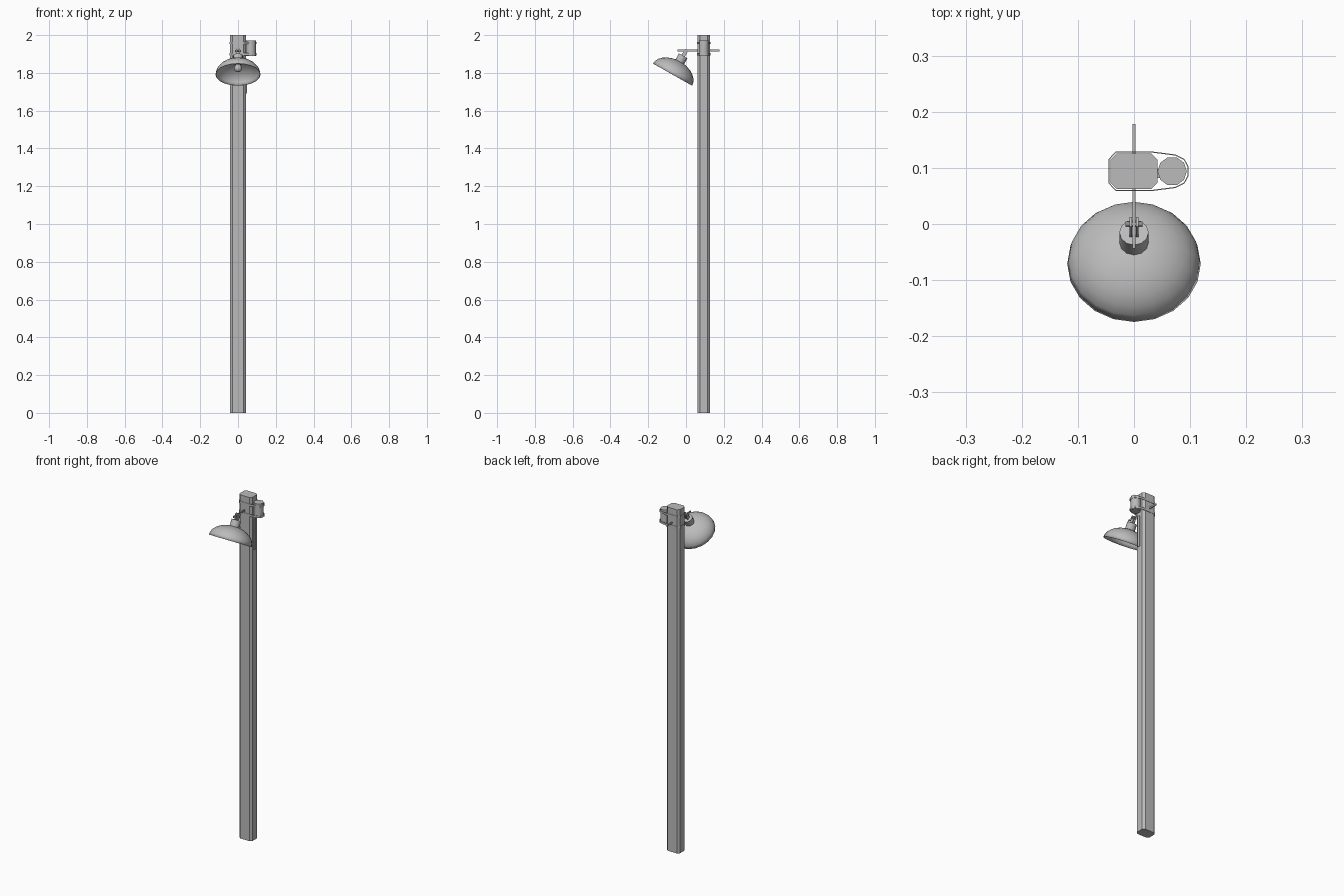
import bpy, bmesh, math
from mathutils import Matrix, Vector

cube = bpy.data.objects.get("Cube")
if cube:
    bpy.data.objects.remove(cube, do_unlink=True)

grey = bpy.data.materials.new("plain grey")
grey.use_nodes = True
grey.diffuse_color = (0.5, 0.5, 0.5, 1)
grey.node_tree.nodes["Principled BSDF"].inputs["Base Color"].default_value = (0.5, 0.5, 0.5, 1)

# The lamp head is tilted about its rim centre; local z runs up its axis
LAMP = Matrix.Translation((0, -0.071, 1.791)) @ Matrix.Rotation(math.radians(-29.5), 4, 'X')


def finish(name, bm, matrix=Matrix(), smooth=False):
    bmesh.ops.recalc_face_normals(bm, faces=bm.faces)
    mesh = bpy.data.meshes.new(name)
    bm.to_mesh(mesh)
    bm.free()
    mesh.materials.append(grey)
    ob = bpy.data.objects.new(name, mesh)
    bpy.context.collection.objects.link(ob)
    ob.matrix_world = matrix
    if smooth:
        bpy.ops.object.select_all(action='DESELECT')
        ob.select_set(True)
        bpy.context.view_layer.objects.active = ob
        bpy.ops.object.shade_smooth_by_angle(angle=math.radians(40))
    return ob


def box(name, centre, size, matrix=Matrix()):
    bm = bmesh.new()
    bmesh.ops.create_cube(bm, size=1, matrix=Matrix.Translation(centre) @ Matrix.Diagonal((*size, 1)))
    return finish(name, bm, matrix)


def lathe(name, profile, sides, matrix, smooth=True):
    """Spin (radius, height) points around local z."""
    bm = bmesh.new()
    verts = [bm.verts.new((r, 0, z)) for r, z in profile]
    edges = [bm.edges.new(pair) for pair in zip(verts, verts[1:])]
    bmesh.ops.spin(bm, geom=verts + edges, cent=(0, 0, 0), axis=(0, 0, 1),
                   angle=math.tau, steps=sides, use_merge=True)
    bmesh.ops.remove_doubles(bm, verts=bm.verts, dist=1e-5)
    return finish(name, bm, matrix, smooth)


def drum(name, radius, low, high, sides, matrix):
    return lathe(name, [(0, low), (radius, low), (radius, high), (0, high)], sides, matrix)


def prism(name, outline, low, high, capped=True):
    bm = bmesh.new()
    rings = [[bm.verts.new((x, y, z)) for x, y in outline] for z in (low, high)]
    for i in range(len(outline)):
        j = (i + 1) % len(outline)
        bm.faces.new((rings[0][i], rings[0][j], rings[1][j], rings[1][i]))
    if capped:
        for ring in rings:
            bm.faces.new(ring)
    return finish(name, bm)


# Post with chamfered corners
PY, HX, HY, CUT = 0.094, 0.042, 0.032, 0.012
quarter = [(HX, HY - CUT), (HX - CUT, HY)]
half = quarter + [(-x, y) for x, y in reversed(quarter)]
post = half + [(x, -y) for x, y in reversed(half)]
prism("post", [(x, y + PY) for x, y in post], 0, 2)

# Canister strapped to the left side of the post
drum("canister", 0.026, 1.89, 1.972, 10, Matrix.Translation((0.068, PY, 0)))
side = [(0.095, 0.008), (0.089, 0.02), (0.073, 0.028), (0.034, 0.033), (-0.032, 0.033), (-0.0435, 0.021)]
loop = side + [(x, -y) for x, y in reversed(side)]
for label, z in (("upper", 1.958), ("lower", 1.898)):
    strap = prism(label + "_strap", [(x, y + PY) for x, y in loop], z - 0.006, z + 0.006, False)
    thick = strap.modifiers.new("thickness", 'SOLIDIFY')
    thick.thickness = 0.002
    thick.offset = 1

# Cable cover on the post side
box("cable_cover", (0.043, 0.09, 1.78), (0.007, 0.016, 0.18))

# Rod through the post carrying the lamp
box("support_rod", (0, 0.067, 1.918), (0.005, 0.222, 0.009))

# Lamp shade: open dome
RIM, DOME, STEPS = 0.119, 0.08, 7
arc = [(RIM * math.cos(a), DOME * math.sin(a))
       for a in (i * math.pi / 2 / STEPS for i in range(STEPS + 1))]
shade = lathe("lamp_shade", arc, 20, LAMP)
shell = shade.modifiers.new("thickness", 'SOLIDIFY')
shell.thickness = 0.002

# Neck, socket and bulb
drum("lamp_neck", 0.026, 0.07, 0.114, 12, LAMP)
drum("bulb_socket", 0.013, 0.05, 0.08, 10, LAMP)
bm = bmesh.new()
bmesh.ops.create_uvsphere(bm, u_segments=12, v_segments=8, radius=0.021)
finish("bulb", bm, LAMP @ Matrix.Translation((0, 0, 0.038)), True)

# Hinge plates and bolt
for label, s in (("left", 1), ("right", -1)):
    box(label + "_hinge_plate", (s * 0.006, 0, 0.13), (0.004, 0.02, 0.044), LAMP)
drum("hinge_bolt", 0.005, -0.015, 0.015, 8,
     LAMP @ Matrix.Translation((0, 0, 0.143)) @ Matrix.Rotation(math.pi / 2, 4, 'Y'))
